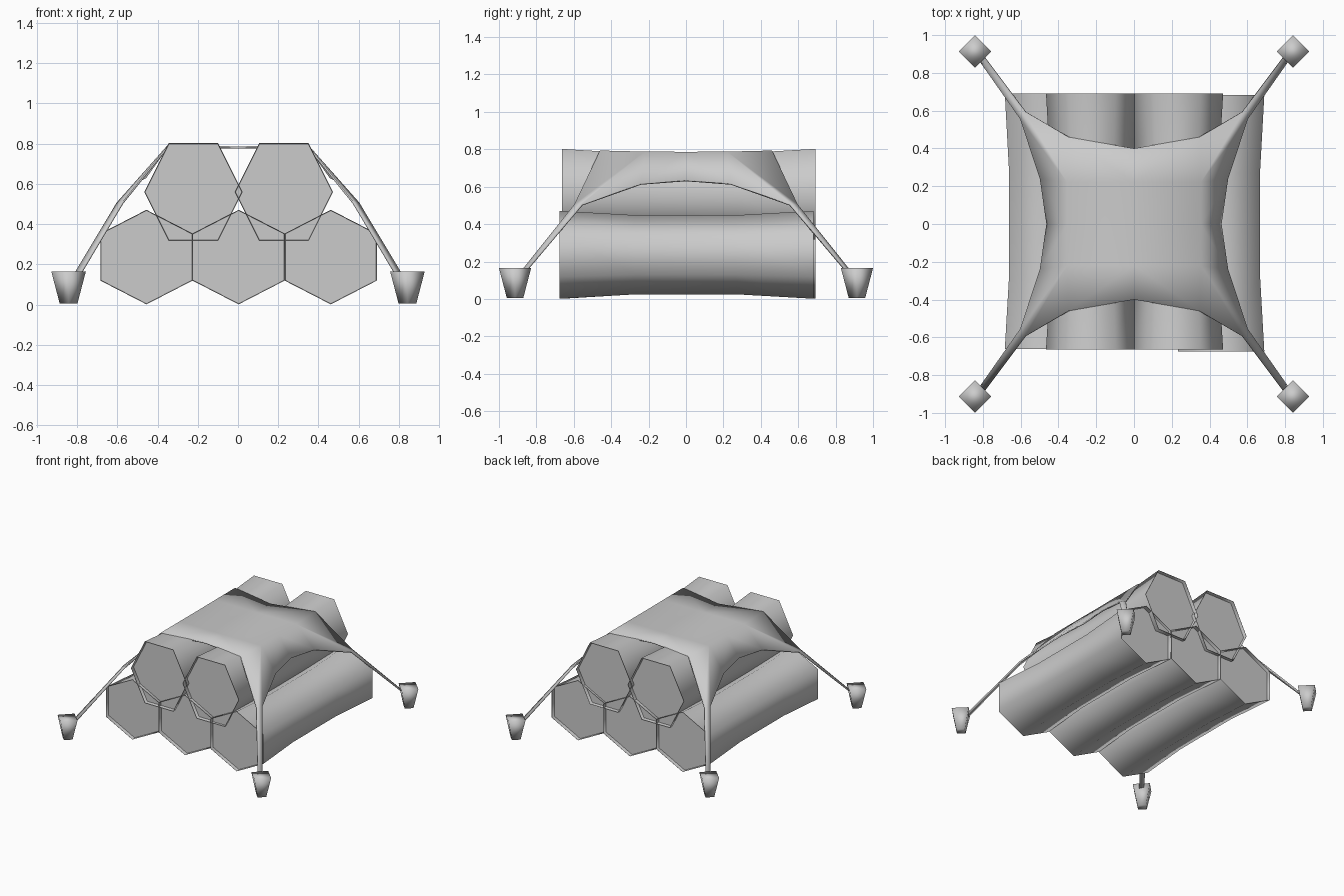
import bpy, bmesh, math

if "Cube" in bpy.data.objects:
    bpy.data.objects.remove(bpy.data.objects["Cube"])

grey = bpy.data.materials.new("plain grey")
grey.diffuse_color = (0.6, 0.6, 0.6, 1)
grey.use_nodes = True
grey.node_tree.nodes["Principled BSDF"].inputs["Base Color"].default_value = grey.diffuse_color


def make(name, verts, faces, angle):
    """Mesh object with smooth shading below the given edge angle."""
    me = bpy.data.meshes.new(name)
    me.from_pydata(verts, [], faces)
    bm = bmesh.new()
    bm.from_mesh(me)
    bmesh.ops.recalc_face_normals(bm, faces=bm.faces)
    bm.to_mesh(me)
    bm.free()
    me.shade_smooth()
    me.set_sharp_from_angle(angle=math.radians(angle))
    me.materials.append(grey)
    ob = bpy.data.objects.new(name, me)
    bpy.context.collection.objects.link(ob)
    return ob


def loft(name, rings, angle):
    """Skin equal-length rings and close both ends."""
    n = len(rings[0])
    faces = [(r * n + i, r * n + (i + 1) % n, (r + 1) * n + (i + 1) % n, (r + 1) * n + i)
             for r in range(len(rings) - 1) for i in range(n)]
    faces += [tuple(range(n)), tuple(range((len(rings) - 1) * n, len(rings) * n))]
    return make(name, [v for ring in rings for v in ring], faces, angle)


# six-sided rolls, slightly narrower at the middle, with end caps set back inside a thin rim
def roll(name, cx, cz, profile, y0, y1, inset=0.028):
    stations = ((y0 + inset, 0.985), (y0, 0.995), (y0, 1), (-0.27, 0.9),
                (0.27, 0.9), (y1, 1), (y1, 0.995), (y1 - inset, 0.985))
    loft(name, [[(cx + x * s, y, cz + z * s) for x, z in profile] for y, s in stations], 65)


pointed = [(0, 0.235), (0.229, 0.117), (0.229, -0.117), (0, -0.235), (-0.229, -0.117), (-0.229, 0.117)]
flat = [(0.123, 0.242), (0.244, 0), (0.123, -0.242), (-0.123, -0.242), (-0.244, 0), (-0.123, 0.242)]
roll("lower_roll_left", -0.455, 0.236, pointed, -0.662, 0.692)
roll("lower_roll_middle", 0.003, 0.236, pointed, -0.662, 0.692)
roll("lower_roll_right", 0.461, 0.236, pointed, -0.675, 0.683)
roll("upper_roll_left", -0.222, 0.56, flat, -0.664, 0.692)
roll("upper_roll_right", 0.228, 0.56, flat, -0.664, 0.692)

# cover sheet with corner straps: one quarter, mirrored
quarter = [(0, 0, 0.781), (0.352, 0, 0.782), (0.46, 0, 0.632),
           (0, 0.22, 0.781), (0.352, 0.22, 0.783), (0.495, 0.24, 0.614),
           (0, 0.40, 0.781), (0.345, 0.46, 0.789),
           (0.575, 0.595, 0.503), (0.60, 0.555, 0.503),
           (0.802, 0.90, 0.12), (0.83, 0.88, 0.12)]
sheet = make("cover_sheet", quarter,
             [(0, 1, 4, 3), (1, 2, 5, 4), (3, 4, 7, 6), (4, 5, 9, 8), (4, 8, 7), (8, 9, 11, 10)], 75)
if sheet.data.polygons[0].normal.z < 0:
    sheet.data.flip_normals()
mirror = sheet.modifiers.new("mirror", 'MIRROR')
mirror.use_axis = (True, True, False)
solid = sheet.modifiers.new("thickness", 'SOLIDIFY')
solid.thickness = 0.01
solid.offset = 0

# tapered square pegs standing on a corner-on plan, softly shaded all round
for sx, side in ((-1, "left"), (1, "right")):
    for sy, end in ((-1, "front"), (1, "back")):
        rings = [[(sx * 0.842 + r * math.cos(a * math.pi / 2),
                   sy * 0.914 + r * math.sin(a * math.pi / 2), z) for a in range(4)]
                 for r, z in ((0.044, 0.005), (0.086, 0.165))]
        loft(f"peg_{end}_{side}", rings, 180)
